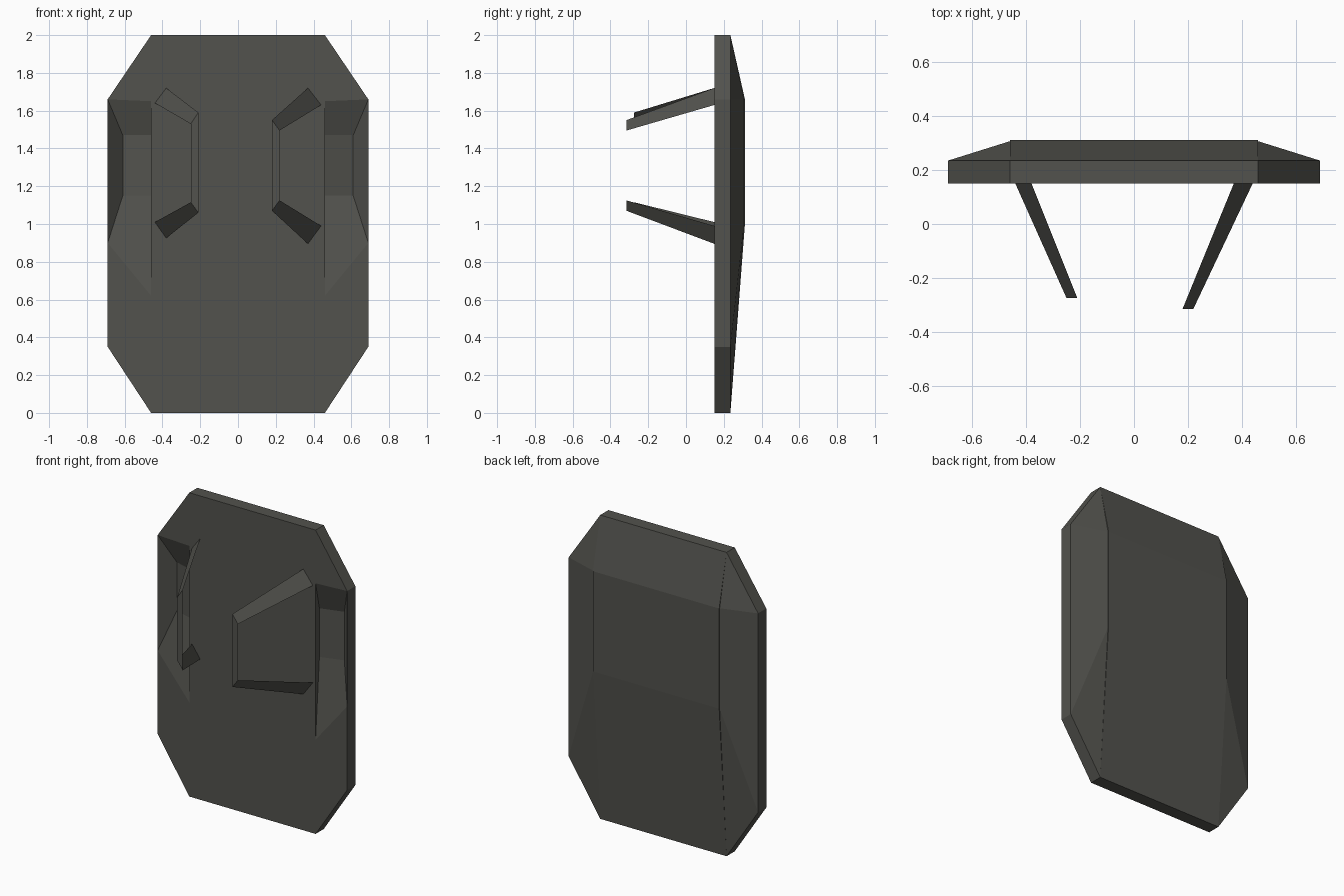
import bpy, bmesh

if "Cube" in bpy.data.objects:
    bpy.data.objects.remove(bpy.data.objects["Cube"])

mat = bpy.data.materials.new("dark_grey")
mat.diffuse_color = (0.085, 0.085, 0.075, 1)
mat.use_nodes = True
mat.node_tree.nodes["Principled BSDF"].inputs["Base Color"].default_value = mat.diffuse_color


def build(name, points, faces):
    bm = bmesh.new()
    verts = [bm.verts.new(p) for p in points]
    for f in faces:
        bm.faces.new([verts[i] for i in f])
    bmesh.ops.recalc_face_normals(bm, faces=bm.faces)
    mesh = bpy.data.meshes.new(name)
    bm.to_mesh(mesh)
    bm.free()
    mesh.materials.append(mat)
    obj = bpy.data.objects.new(name, mesh)
    bpy.context.collection.objects.link(obj)
    return obj


FRONT, RIM, BACK = 0.15, 0.235, 0.312

# Centre slab: side profile (y, z) extruded across x
profile = [(FRONT, 0), (RIM, 0), (BACK, 1.0), (BACK, 1.66), (RIM, 2), (FRONT, 2)]
n = len(profile)
build("centre_panel",
      [(x, y, z) for x in (-0.46, 0.46) for y, z in profile],
      [range(n), range(n, 2 * n)]
      + [(i, (i + 1) % n, n + (i + 1) % n, n + i) for i in range(n)])

# Side wings: bevelled back, straight rim, shallow hand recess in the front
wing_points = {
    # rear rim and rear ridge
    "bt": (0.46, RIM, 2), "bu": (0.69, RIM, 1.66),
    "bl": (0.69, RIM, 0.35), "bb": (0.46, RIM, 0),
    "r1": (0.46, 0.307, 1.66), "r2": (0.46, 0.307, 1.0),
    # front rim
    "ft": (0.46, FRONT, 2), "fu": (0.69, FRONT, 1.66),
    "s1": (0.69, FRONT, 1.47), "s2": (0.69, FRONT, 1.15),
    "g": (0.69, FRONT, 0.9), "fl": (0.69, FRONT, 0.35), "fb": (0.46, FRONT, 0),
    # recess
    "e1": (0.46, FRONT, 1.65), "d1": (0.61, 0.235, 1.47),
    "f1": (0.46, 0.19, 1.47), "d2": (0.61, 0.235, 1.15),
    "f2": (0.46, 0.19, 1.15), "e2": (0.46, FRONT, 0.62),
}
wing_faces = [
    "bt bu r1", "bu bl r2 r1", "bl bb r2",
    "ft fu bu bt", "fu s1 s2 g fl bl bu", "fl fb bb bl",
    "ft fu e1", "fu s1 d1", "fu d1 f1 e1", "s1 s2 d2 d1",
    "d1 d2 f2 f1", "s2 g d2", "d2 g e2 f2", "g fl fb e2",
]
keys = list(wing_points)
for name, s in (("left_wing", -1), ("right_wing", 1)):
    build(name, [(s * x, y, z) for x, y, z in wing_points.values()],
          [[keys.index(k) for k in f.split()] for f in wing_faces])


# Handles: flat ribbon running wall -> grip -> wall
def handle(name, sign, y, outer, inner):
    pts = []
    for i, py in enumerate((0.15, y, y, 0.15)):
        for x, z in (outer[i], inner[i]):
            pts.append((sign * x, py, z))
    build(name, pts, [(i, i + 1, i + 3, i + 2) for i in (0, 2, 4)])


handle("left_handle", -1, -0.275,
       [(0.38, 1.72), (0.21, 1.59), (0.21, 1.06), (0.38, 0.925)],
       [(0.44, 1.64), (0.25, 1.53), (0.25, 1.115), (0.44, 1.01)])
handle("right_handle", 1, -0.315,
       [(0.37, 1.72), (0.18, 1.55), (0.18, 1.07), (0.37, 0.895)],
       [(0.44, 1.63), (0.22, 1.495), (0.22, 1.125), (0.44, 0.99)])
